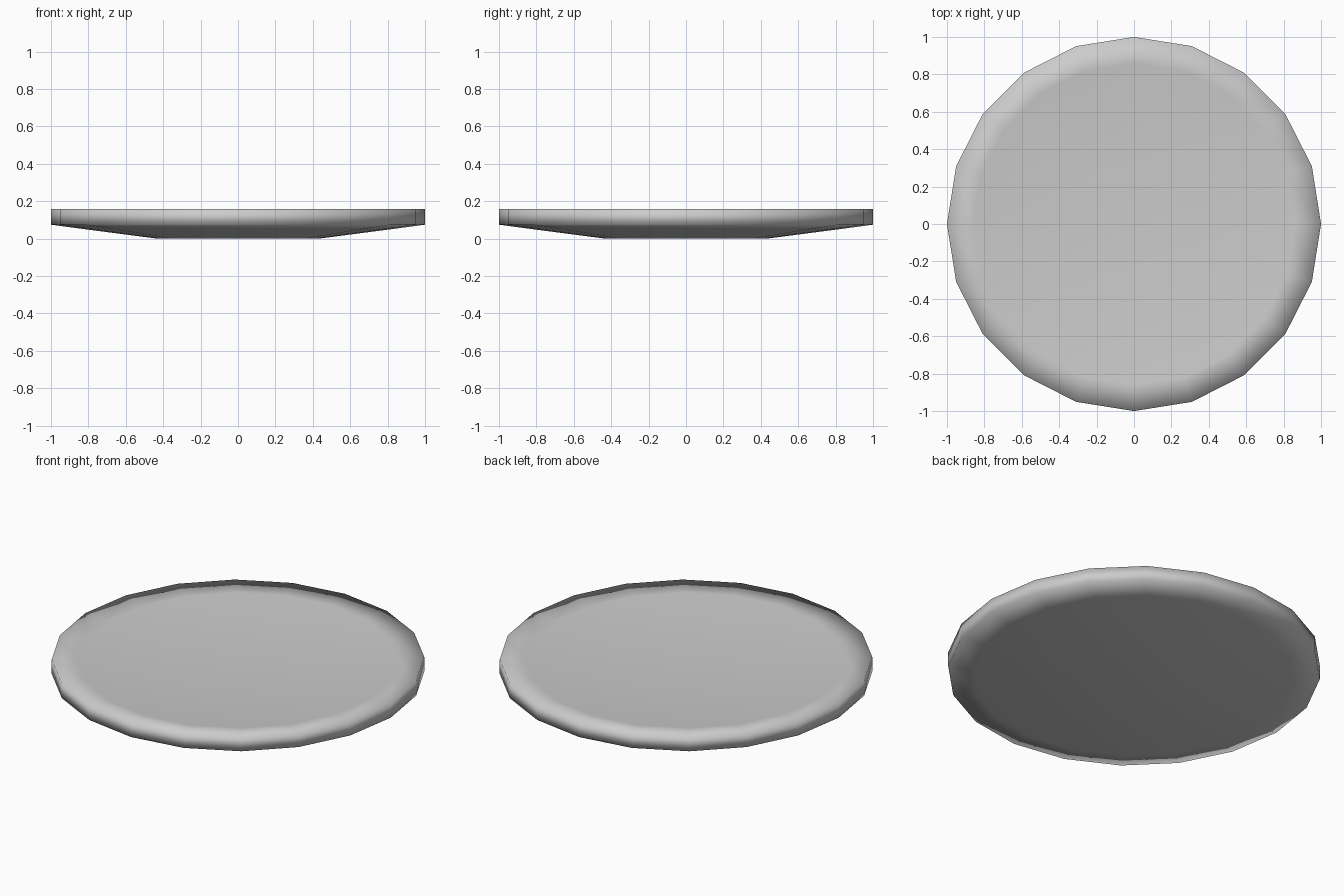
import bpy, bmesh, math

if "Cube" in bpy.data.objects:
    bpy.data.objects.remove(bpy.data.objects["Cube"])

SIDES = 20
# Plate profile (radius, height): underside, outer wall, shallow dished top
PROFILE = [(0.43, 0.0), (0.86, 0.056), (1.0, 0.075),
           (1.0, 0.16), (0.86, 0.148), (0.43, 0.12)]


def lathe(name, profile, sides):
    bm = bmesh.new()
    rings = [[bm.verts.new((r * math.cos(2 * math.pi * i / sides),
                            r * math.sin(2 * math.pi * i / sides), z))
              for i in range(sides)] for r, z in profile]
    for a, b in zip(rings, rings[1:]):
        for i in range(sides):
            j = (i + 1) % sides
            bm.faces.new((a[i], a[j], b[j], b[i]))
    # Flat centre discs
    bm.faces.new(rings[0][::-1])
    bm.faces.new(rings[-1])
    for f in bm.faces:
        f.smooth = True
    mesh = bpy.data.meshes.new(name)
    bm.to_mesh(mesh)
    bm.free()
    obj = bpy.data.objects.new(name, mesh)
    bpy.context.collection.objects.link(obj)
    return obj


# Shallow round plate
lathe("plate", PROFILE, SIDES)
